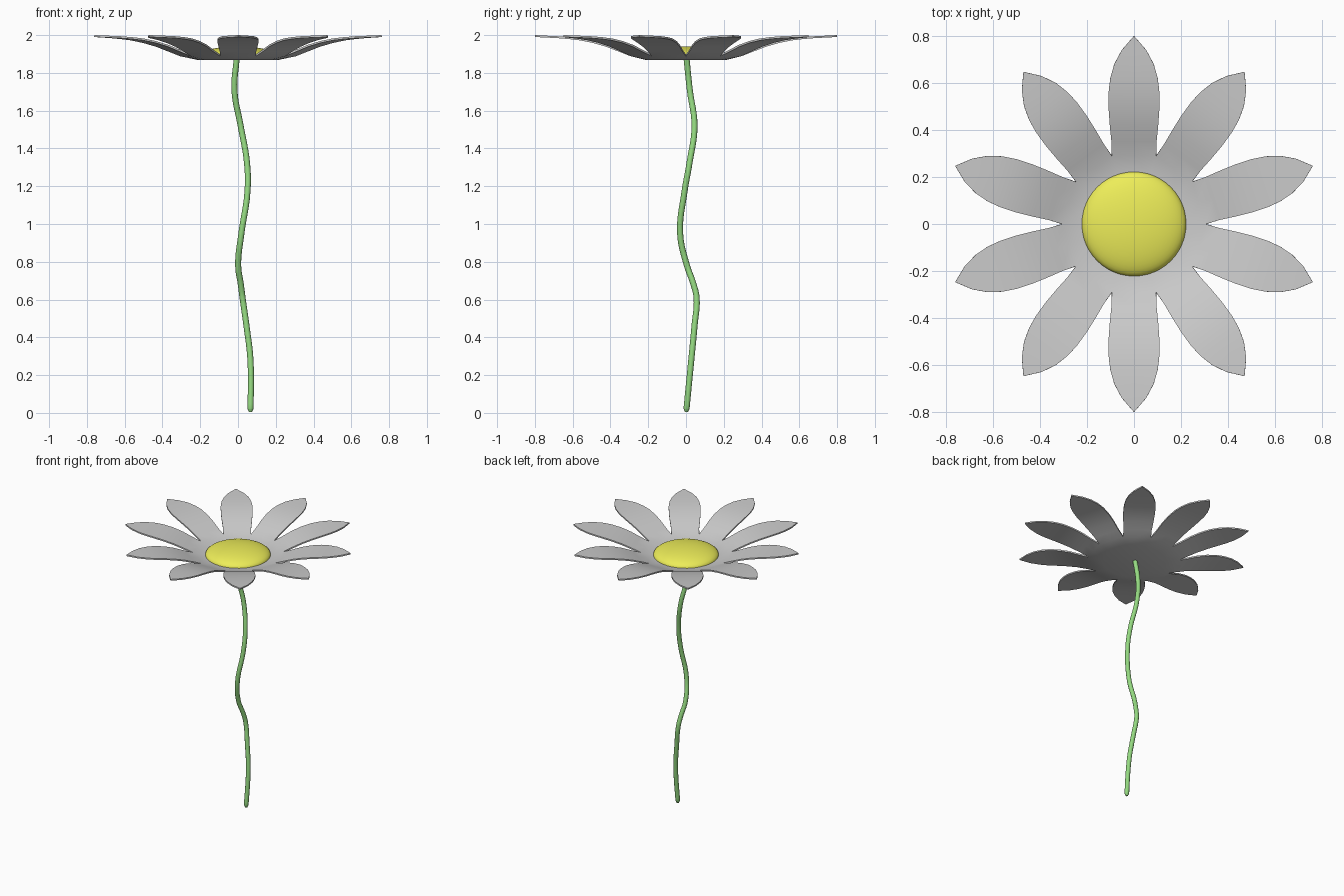
import bpy, bmesh, math
from mathutils import Matrix, Vector

if "Cube" in bpy.data.objects:
    bpy.data.objects.remove(bpy.data.objects["Cube"])


def material(name, color):
    m = bpy.data.materials.new(name)
    m.diffuse_color = (*color, 1)
    m.use_nodes = True
    m.node_tree.nodes["Principled BSDF"].inputs["Base Color"].default_value = m.diffuse_color
    return m


def make_object(name, bm):
    mesh = bpy.data.meshes.new(name)
    bm.to_mesh(mesh)
    bm.free()
    ob = bpy.data.objects.new(name, mesh)
    bpy.context.collection.objects.link(ob)
    return ob


def smooth(ob, angle=40):
    bpy.ops.object.select_all(action='DESELECT')
    ob.select_set(True)
    bpy.context.view_layer.objects.active = ob
    bpy.ops.object.shade_smooth_by_angle(angle=math.radians(angle))


# petals: ten blades around a flat disc (distance, half width, top height)
N = 10
STATIONS = [(0.29, 0.094, 1.898), (0.35, 0.096, 1.921), (0.42, 0.103, 1.948),
            (0.49, 0.108, 1.968), (0.56, 0.108, 1.982), (0.62, 0.101, 1.989),
            (0.68, 0.084, 1.994), (0.74, 0.052, 1.997)]
BASE_Z, DISC_R = 1.879, 0.215
bm = bmesh.new()
hub = bm.verts.new((0, 0, BASE_Z))
for i in range(N):
    a = math.pi / 2 + i * math.tau / N
    rot = Matrix.Rotation(a, 3, 'Z')

    def vert(x, y, z):
        return bm.verts.new(rot @ Vector((x, y, z)))

    half = math.pi / N
    row = [vert(DISC_R * math.cos(t), DISC_R * math.sin(t), BASE_Z) for t in (-half, 0, half)]
    for k in range(2):
        bm.faces.new((hub, row[k], row[k + 1]))
    for d, w, z in STATIONS:
        new = [vert(d, s * w, z) for s in (-1, 0, 1)]
        for k in range(2):
            bm.faces.new((row[k], new[k], new[k + 1], row[k + 1]))
        row = new
    tip = vert(0.8, 0, 2.0)
    for k in range(2):
        bm.faces.new((row[k], tip, row[k + 1]))
bmesh.ops.remove_doubles(bm, verts=bm.verts, dist=0.002)
petals = make_object("petals", bm)
mod = petals.modifiers.new("thickness", 'SOLIDIFY')
mod.thickness = 0.01
mod.offset = -1
bpy.context.view_layer.objects.active = petals
bpy.ops.object.modifier_apply(modifier=mod.name)
smooth(petals)

# flower centre: shallow dome
bm = bmesh.new()
bmesh.ops.create_uvsphere(bm, u_segments=48, v_segments=24, radius=1)
bmesh.ops.delete(bm, geom=[v for v in bm.verts if v.co.z < -0.01], context='VERTS')
bmesh.ops.holes_fill(bm, edges=bm.edges, sides=0)
bmesh.ops.scale(bm, vec=(0.222, 0.222, 0.06), verts=bm.verts)
bmesh.ops.translate(bm, vec=(0, 0, 1.88), verts=bm.verts)
centre = make_object("flower_centre", bm)
centre.data.materials.append(material("yellow", (0.85, 0.85, 0.1)))
smooth(centre)

# stem: wavy tube with a rounded foot (x, y, z, radius factor)
PATH = [(0.066, 0.002, 0.004, 0.5), (0.066, 0.003, 0.022, 1), (0.066, 0.028, 0.28, 1),
        (0.045, 0.045, 0.46, 1), (0.024, 0.056, 0.61, 1), (0.015, 0.04, 0.68, 1),
        (0.001, 0.005, 0.78, 1), (0.018, -0.031, 0.95, 1), (0.05, -0.008, 1.17, 1),
        (0.048, 0.018, 1.32, 1), (0.014, 0.045, 1.52, 1), (-0.019, 0.02, 1.71, 1),
        (-0.007, 0.003, 1.875, 1)]
curve = bpy.data.curves.new("stem", 'CURVE')
curve.dimensions = '3D'
curve.bevel_depth = 0.016
curve.bevel_resolution = 4
curve.resolution_u = 6
curve.use_fill_caps = True
spline = curve.splines.new('BEZIER')
spline.bezier_points.add(len(PATH) - 1)
for p, (x, y, z, r) in zip(spline.bezier_points, PATH):
    p.co = (x, y, z)
    p.radius = r
    p.handle_left_type = p.handle_right_type = 'AUTO'
stem = bpy.data.objects.new("stem", curve)
bpy.context.collection.objects.link(stem)
bpy.ops.object.select_all(action='DESELECT')
stem.select_set(True)
bpy.context.view_layer.objects.active = stem
bpy.ops.object.convert(target='MESH')
stem = bpy.context.view_layer.objects.active
stem.data.materials.clear()
stem.data.materials.append(material("green", (0.3, 0.7, 0.22)))
smooth(stem)
